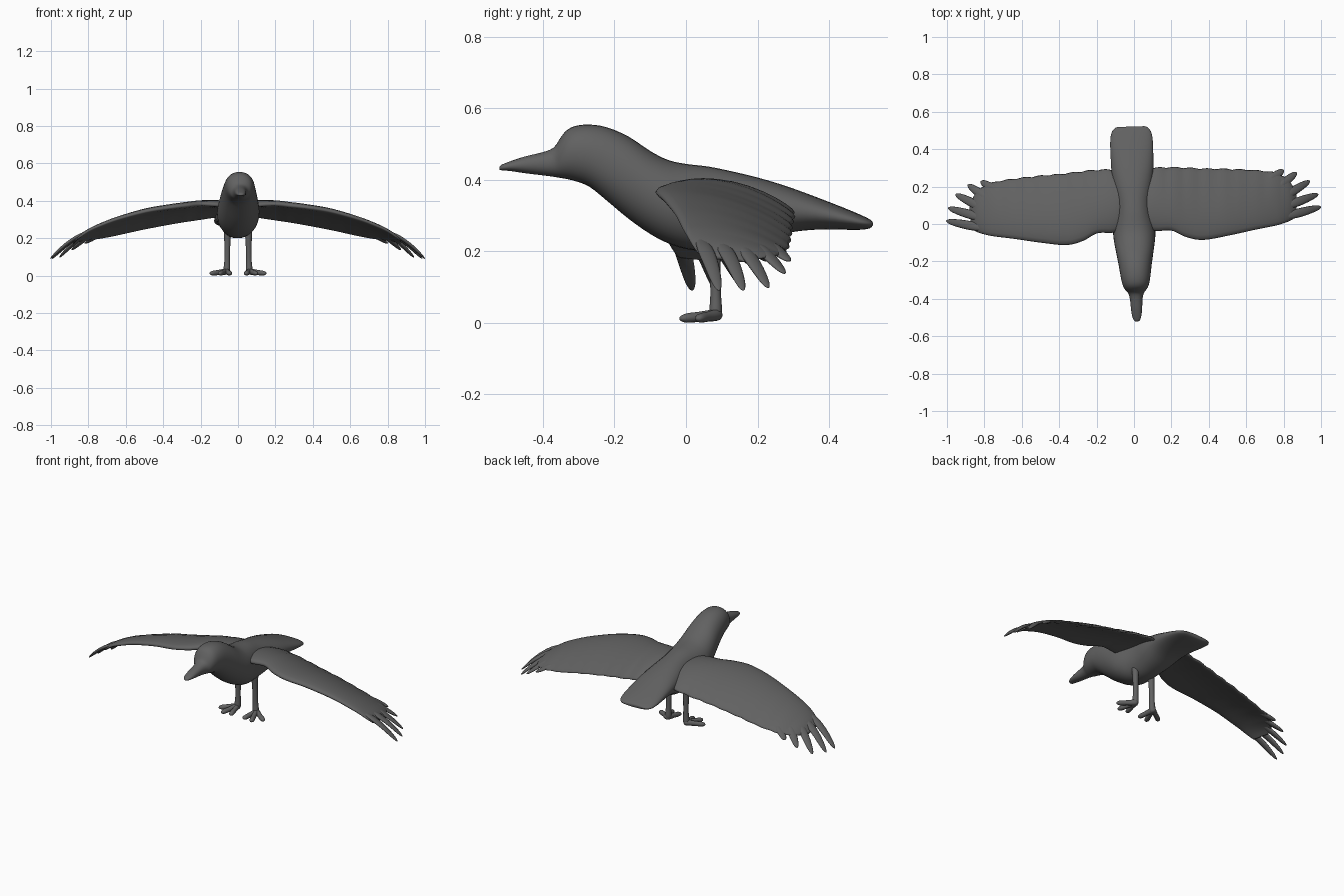
import bpy, bmesh, math
from mathutils import Vector, Matrix

if "Cube" in bpy.data.objects:
    bpy.data.objects.remove(bpy.data.objects["Cube"])

grey = bpy.data.materials.new("dark grey plumage")
grey.diffuse_color = (0.12, 0.12, 0.12, 1)
grey.use_nodes = True
grey.node_tree.nodes["Principled BSDF"].inputs["Base Color"].default_value = grey.diffuse_color


def resample(rows, n):
    """Smooth Catmull-Rom interpolation through table rows."""
    out = []
    for i in range(len(rows) - 1):
        a, b, c, d = (rows[max(0, min(len(rows) - 1, i + k))] for k in (-1, 0, 1, 2))
        for j in range(n):
            t = j / n
            out.append([q + 0.5 * t * (r - p + t * (2*p - 5*q + 4*r - s + t * (3*(q - r) + s - p)))
                        for p, q, r, s in zip(a, b, c, d)])
    return out + [list(rows[-1])]


def loft(name, rings, matrix=Matrix()):
    """Skin a list of closed rings and cap both ends."""
    bm = bmesh.new()
    loops = [[bm.verts.new(matrix @ Vector(p)) for p in ring] for ring in rings]
    n = len(loops[0])
    for a, b in zip(loops, loops[1:]):
        for i in range(n):
            j = (i + 1) % n
            bm.faces.new((a[i], a[j], b[j], b[i]))
    bm.faces.new(loops[0])
    bm.faces.new(loops[-1])
    bmesh.ops.recalc_face_normals(bm, faces=bm.faces)
    mesh = bpy.data.meshes.new(name)
    bm.to_mesh(mesh)
    bm.free()
    mesh.materials.append(grey)
    mesh.shade_smooth()
    obj = bpy.data.objects.new(name, mesh)
    bpy.context.collection.objects.link(obj)
    return obj


def tube(name, rows, matrix=Matrix(), sides=12, up=Vector((0, 0, 1))):
    """Tube through rows of x, y, z, half width, half thickness."""
    rows = resample(rows, 4)
    pts = [Vector(r[:3]) for r in rows]
    rings = []
    for i, r in enumerate(rows):
        tan = (pts[min(i + 1, len(pts) - 1)] - pts[max(i - 1, 0)]).normalized()
        side = tan.cross(up).normalized()
        top = side.cross(tan)
        rings.append([pts[i] + side * r[3] * math.cos(a) + top * r[4] * math.sin(a)
                      for a in (2 * math.pi * k / sides for k in range(sides))])
    return loft(name, rings, matrix)


def power(v, e):
    return math.copysign(abs(v) ** e, v)


# Body with beak and tail: y, bottom z, top z, half width
body = [(-.522, .428, .435, .004), (-.515, .426, .442, .016), (-.49, .424, .452, .025),
        (-.45, .418, .465, .03), (-.40, .412, .477, .034), (-.37, .408, .49, .042),
        (-.352, .405, .516, .056), (-.335, .402, .537, .066), (-.31, .396, .55, .074),
        (-.27, .38, .554, .081), (-.22, .34, .546, .088), (-.16, .29, .52, .098),
        (-.10, .248, .48, .108), (-.05, .222, .455, .113), (0, .206, .444, .11),
        (.06, .20, .437, .1), (.12, .203, .425, .098), (.20, .222, .406, .107),
        (.28, .25, .382, .112), (.36, .26, .353, .114), (.44, .26, .322, .114),
        (.49, .26, .301, .106), (.514, .264, .289, .088), (.521, .271, .282, .07)]
rings = []
for y, lo, hi, w in resample(body, 3):
    angles = [2 * math.pi * k / 32 for k in range(32)]
    rings.append([(w * power(math.cos(a), .9), y,
                   (lo + hi) / 2 + (hi - lo) / 2 * power(math.sin(a), .95)) for a in angles])
loft("body", rings, Matrix.Rotation(.03, 4, 'Z'))

# Wing table: x, leading y, leading z, trailing y, trailing z, thickness, camber
wing = [(.05, .0, .365, .27, .32, .02, .03), (.075, -.025, .373, .29, .315, .04, .03),
        (.12, -.038, .378, .30, .31, .045, .03), (.20, -.035, .382, .303, .298, .045, .028),
        (.28, -.07, .374, .30, .286, .045, .028), (.37, -.085, .364, .296, .27, .043, .028),
        (.50, -.063, .343, .294, .245, .042, .026), (.65, -.03, .302, .287, .212, .038, .02),
        (.75, -.01, .264, .275, .195, .034, .014), (.80, .004, .24, .255, .188, .03, .01),
        (.84, .02, .213, .215, .182, .026, .008), (.87, .04, .188, .165, .172, .018, .004)]
stations = resample(wing, 6)


def wing_mid(x, y):
    """Height of the wing's middle surface."""
    r = min(stations, key=lambda q: abs(q[0] - x))
    s = max(0, min(1, (y - r[1]) / (r[3] - r[1])))
    return r[2] + (r[4] - r[2]) * s + r[6] * 4 * s * (1 - s)


# Separated wing tip feathers: base x, base y, tip, bulge
feathers = [(.80, .037, (1.0, .092, .09), .016), (.80, .09, (.985, .16, .09), .016),
            (.79, .14, (.94, .23, .097), .012), (.76, .185, (.87, .276, .137), .005),
            (.71, .225, (.80, .289, .172), .0)]

for label, sx, turn in (("right", 1, 0), ("left", -1, .075)):
    mat = Matrix.Rotation(turn, 4, 'Z') @ Matrix.Scale(sx, 4, (1, 0, 0))
    rings = []
    for x, yl, zl, yt, zt, th, cam in stations:
        # scalloped feather ends along the trailing edge
        yt += .007 * abs(math.sin(x * 36)) - .004
        ring = []
        for k in range(24):
            a = 2 * math.pi * k / 24
            s = (1 - math.cos(a)) / 2
            half = th * .5 * power(math.sin(a), .75) * (1.1 - .35 * s)
            z = zl + (zt - zl) * s + cam * 4 * s * (1 - s) + half
            ring.append((x, yl + (yt - yl) * s, z))
        rings.append(ring)
    loft(label + "_wing", rings, mat)

    for i, (bx, by, tip, bulge) in enumerate(feathers):
        b, t = Vector((bx, by, wing_mid(bx, by))), Vector(tip)
        rows = []
        for f, w in ((0, .012), (.3, .023), (.6, .022), (.85, .016), (.96, .009), (1, .002)):
            p = b.lerp(t, f) + Vector((0, 0, bulge * math.sin(math.pi * f)))
            if p.x < .84 and f < .5:
                p.z = wing_mid(p.x, p.y)
            rows.append((*p, w, w * .42))
        tube(f"{label}_tip_feather_{i + 1}", rows, mat)

    # Leg and three spread toes
    flip = Matrix.Scale(sx, 4, (1, 0, 0))
    tube(label + "_leg", [(.056, .078, .25, .021, .021), (.057, .081, .17, .016, .016),
                          (.058, .083, .08, .015, .015), (.06, .083, .03, .018, .018),
                          (.06, .082, .01, .012, .013)], flip, up=Vector((0, 1, 0)))
    for i, (tx, ty) in enumerate(((.15, .03), (.1, -.018), (.042, -.012))):
        a, b = Vector((.062, .088, .022)), Vector((tx, ty, .011))
        rows = [(*a.lerp(b, f), w, h) for f, w, h in
                ((-.1, .006, .006), (0, .015, .016), (.45, .013, .014),
                 (.8, .014, .013), (.95, .01, .008), (1, .002, .002))]
        tube(f"{label}_toe_{i + 1}", rows, flip)
